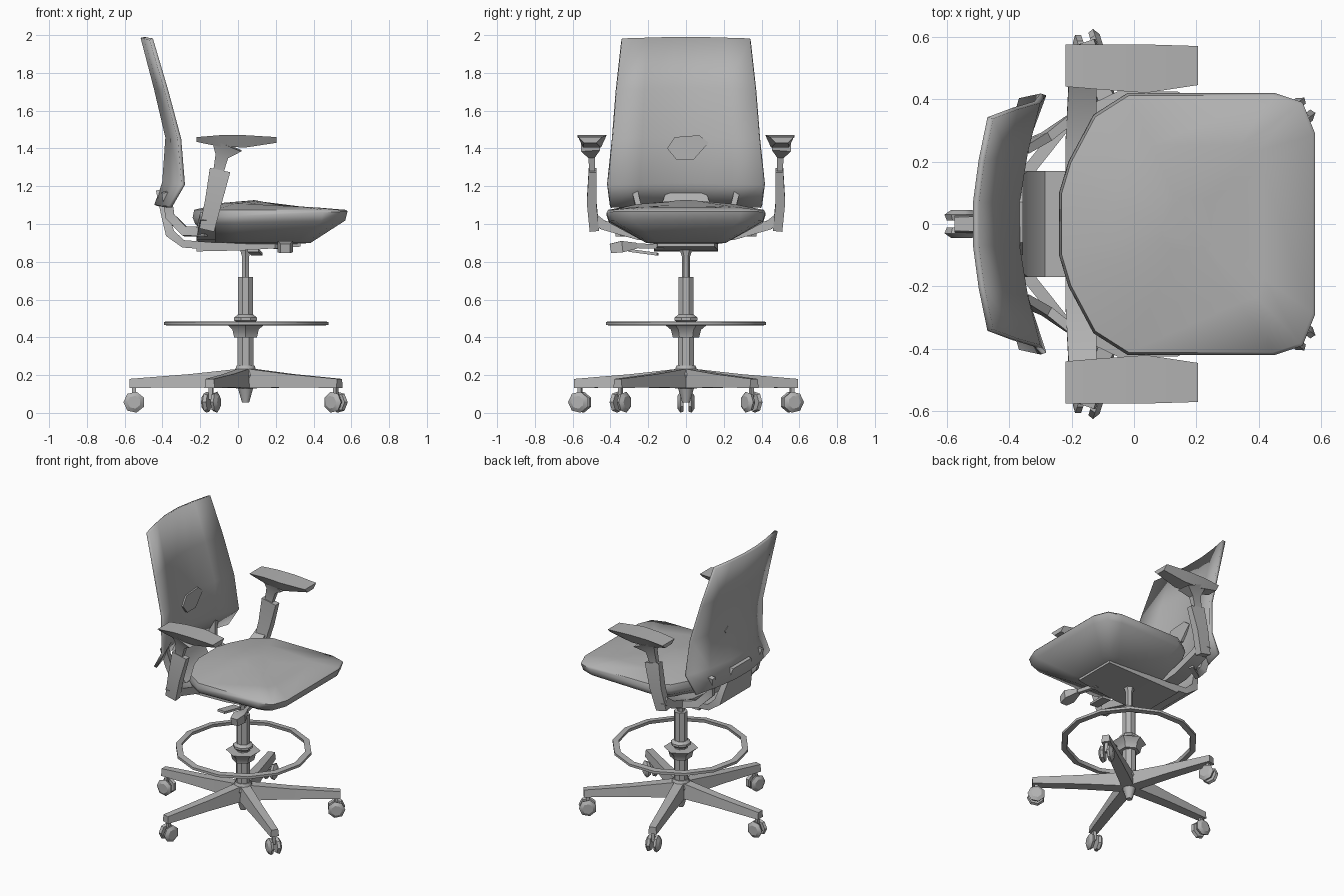
import bpy, bmesh, math
from mathutils import Vector, Matrix

cube = bpy.data.objects.get("Cube")
if cube:
    bpy.data.objects.remove(cube, do_unlink=True)

grey = bpy.data.materials.new("mid grey")
grey.use_nodes = True
grey.diffuse_color = (0.45, 0.45, 0.45, 1)
grey.node_tree.nodes["Principled BSDF"].inputs["Base Color"].default_value = (0.45, 0.45, 0.45, 1)


def loft(name, rings, cap=True, wrap=False, closed=True, angle=35):
    """Skin a list of equal point rings into one mesh object."""
    bm = bmesh.new()
    rows = [[bm.verts.new(p) for p in ring] for ring in rings]
    n = len(rows[0])
    pairs = list(zip(rows, rows[1:])) + ([(rows[-1], rows[0])] if wrap else [])
    for a, b in pairs:
        for i in range(n if closed else n - 1):
            j = (i + 1) % n
            bm.faces.new((a[i], a[j], b[j], b[i]))
    if cap and not wrap and closed:
        bm.faces.new(rows[0][::-1])
        bm.faces.new(rows[-1])
    bmesh.ops.recalc_face_normals(bm, faces=bm.faces)
    me = bpy.data.meshes.new(name)
    bm.to_mesh(me)
    bm.free()
    me.materials.append(grey)
    me.shade_smooth()
    me.set_sharp_from_angle(angle=math.radians(angle))
    ob = bpy.data.objects.new(name, me)
    bpy.context.collection.objects.link(ob)
    return ob


def sweep(name, path, sizes, side=(0, 1, 0)):
    """Rectangular bar along a path; sizes are (width along side, depth)."""
    pts = [Vector(p) for p in path]
    rings = []
    for i, p in enumerate(pts):
        t = (pts[min(i + 1, len(pts) - 1)] - pts[max(i - 1, 0)]).normalized()
        s = Vector(side)
        s = (s - t * s.dot(t)).normalized()
        u = t.cross(s)
        w, d = sizes[min(i, len(sizes) - 1)]
        rings.append([p + s * w * a / 2 + u * d * b / 2
                      for a, b in ((-1, -1), (1, -1), (1, 1), (-1, 1))])
    return loft(name, rings)


def turned(name, profile, centre=(0.04, 0), sides=8):
    """Upright turned part from (radius, z) pairs."""
    return loft(name, [[(centre[0] + r * math.cos(math.tau * (i + .5) / sides),
                         centre[1] + r * math.sin(math.tau * (i + .5) / sides), z)
                        for i in range(sides)] for r, z in profile])


# Seat cushion: one outline, scaled and tilted at several levels
half = [(0.58, 0.29), (0.54, 0.39), (0.45, 0.42), (-0.02, 0.42),
        (-0.13, 0.35), (-0.21, 0.2), (-0.24, 0.1)]
outline = half + [(x, -y) for x, y in reversed(half)]


def seat_level(scale_x, scale_y, z, tilt, cx=0.17):
    return [(cx + (x - 0.17) * scale_x, y * scale_y, z + tilt * (x - 0.17)) for x, y in outline]


loft("seat", [seat_level(0.3, 0.3, 0.89, 0, 0.14), seat_level(0.62, 0.5, 0.9, 0.0, 0.13),
              seat_level(0.97, 0.97, 1.01, 0.02), seat_level(1, 1, 1.05, 0.04),
              seat_level(0.98, 0.98, 1.075, 0.0), seat_level(0.6, 0.6, 1.1, -0.03),
              seat_level(0.2, 0.2, 1.11, -0.04)], angle=50)

# Backrest: rows of (z, centre x, edge x, half width)
back_rows = [(1.1, -0.44, -0.36, 0.40), (1.22, -0.40, -0.29, 0.415),
             (1.46, -0.38, -0.31, 0.39), (1.72, -0.44, -0.38, 0.37),
             (1.99, -0.51, -0.46, 0.34)]
grid = []
for z, cx, ex, w in back_rows:
    grid.append([(cx + (ex - cx) * abs(t) ** 1.6, t * w, z - 0.01 * abs(t))
                 for t in (-1, -0.6, -0.2, 0.2, 0.6, 1)])
back = loft("backrest", grid, closed=False, angle=60)
shell = back.modifiers.new("thickness", "SOLIDIFY")
shell.thickness = 0.02
shell.offset = 0

# Lumbar pad on the front of the backrest
loft("lumbar_pad", [[(x, y, z) for y, z in ((-0.1, 1.4), (-0.06, 1.46), (0.07, 1.47),
                     (0.12, 1.43), (0.04, 1.34), (-0.05, 1.34))] for x in (-0.385, -0.355)])

# Spine plate joining backrest and mechanism
sweep("spine", [(-0.42, 0, 1.18), (-0.385, 0, 1.04), (-0.36, 0, 0.95),
                (-0.29, 0, 0.895), (-0.1, 0, 0.88)],
      [(0.2, 0.03), (0.3, 0.04), (0.34, 0.05), (0.34, 0.04)])

# Tilt mechanism below the seat
sweep("mechanism", [(-0.22, 0, 0.88), (0.02, 0, 0.88), (0.33, 0, 0.89)],
      [(0.34, 0.05), (0.34, 0.04), (0.3, 0.02)])

# Lever and knob on the right side
sweep("lever", [(0.2, -0.12, 0.88), (0.24, -0.28, 0.885)], [(0.025, 0.025)], (1, 0, 0))
sweep("lever_knob", [(0.24, -0.26, 0.885), (0.25, -0.34, 0.88), (0.25, -0.4, 0.87)],
      [(0.03, 0.03), (0.08, 0.06), (0.05, 0.05)], (1, 0, 0))
sweep("lever_paddle", [(0.1, -0.15, 0.84), (0.08, -0.3, 0.86)], [(0.06, 0.015)], (1, 0, 0))

# Arms, mirrored left and right
for name, s in (("left", 1), ("right", -1)):
    sweep(name + "_arm_bracket", [(-0.17, 0, 0.92), (-0.17, s * 0.25, 0.94),
                                  (-0.165, s * 0.44, 0.995), (-0.16, s * 0.5, 1.04)],
          [(0.1, 0.04), (0.1, 0.05), (0.09, 0.05), (0.08, 0.05)], (1, 0, 0))
    sweep(name + "_back_strut", [(-0.38, s * 0.27, 1.17), (-0.36, s * 0.24, 1.04),
                                 (-0.28, s * 0.28, 0.96), (-0.17, s * 0.36, 0.96)],
          [(0.03, 0.05)], (0, 1, 0))
    sweep(name + "_arm_upright", [(-0.165, s * 0.485, 0.97), (-0.13, s * 0.5, 1.12),
                                  (-0.095, s * 0.495, 1.285)],
          [(0.05, 0.08), (0.05, 0.09), (0.04, 0.11)])
    sweep(name + "_arm_post", [(-0.11, s * 0.495, 1.25), (-0.085, s * 0.5, 1.36),
                               (-0.06, s * 0.505, 1.42)],
          [(0.025, 0.05), (0.035, 0.07), (0.1, 0.17)])
    pad = []
    for x, inner, outer, low, high in ((-0.22, 0.44, 0.575, 1.435, 1.46),
                                       (-0.1, 0.43, 0.575, 1.41, 1.47),
                                       (0.04, 0.42, 0.575, 1.405, 1.47),
                                       (0.205, 0.445, 0.57, 1.43, 1.46)):
        pad.append([(x, s * (inner + 0.03), low), (x, s * (outer - 0.03), low),
                    (x, s * outer, high), (x, s * inner, high)])
    loft(name + "_arm_pad", pad)

# Gas column in stages
turned("piston", [(0.022, 0.59), (0.022, 0.83), (0.04, 0.88)], sides=6)
turned("upper_column", [(0.043, 0.46), (0.043, 0.72)])
turned("lower_column", [(0.045, 0.2), (0.045, 0.46)])
turned("collar", [(0.045, 0.475), (0.065, 0.49), (0.065, 0.505), (0.045, 0.52)])
turned("ring_clamp", [(0.07, 0.4), (0.08, 0.44), (0.11, 0.465)], sides=6)

# Foot ring
ring = []
for i in range(14):
    a = math.tau * i / 14
    ring.append([(0.043 + r * math.cos(a), r * math.sin(a), z)
                 for r, z in ((0.435, 0.465), (0.435, 0.482), (0.395, 0.485), (0.4, 0.462))])
loft("foot_ring", ring, wrap=True)

# Five-legged base with twin-wheel casters
turned("base_hub", [(0.02, 0.055), (0.045, 0.14), (0.07, 0.2), (0.05, 0.25)], sides=10)
for k in range(5):
    turn = Matrix.Translation((0.04, 0, 0)) @ Matrix.Rotation(math.radians(36 + 72 * k), 4, "Z")
    leg = []
    for r, w, low, high in ((0.02, 0.04, 0.13, 0.235), (0.3, 0.035, 0.135, 0.205),
                            (0.615, 0.028, 0.132, 0.18)):
        leg.append([turn @ Vector((r, y, z)) for y, z in
                    ((-w, low), (w, low), (w * 0.8, high), (-w * 0.8, high))])
    loft(f"base_leg_{k + 1}", leg)
    loft(f"caster_stem_{k + 1}", [[turn @ Vector((0.59 + dx, dy, z)) for dx, dy in
         ((-0.01, -0.01), (0.01, -0.01), (0.01, 0.01), (-0.01, 0.01))] for z in (0.07, 0.14)])
    for side, sign in (("a", 1), ("b", -1)):
        wheel = []
        for y, r in ((0.012, 0.05), (0.03, 0.057), (0.045, 0.035)):
            wheel.append([turn @ Vector((0.59 + r * math.cos(math.tau * i / 7), sign * y,
                                         0.0565 + r * math.sin(math.tau * i / 7)))
                          for i in range(7)])
        loft(f"caster_wheel_{k + 1}{side}", wheel)
